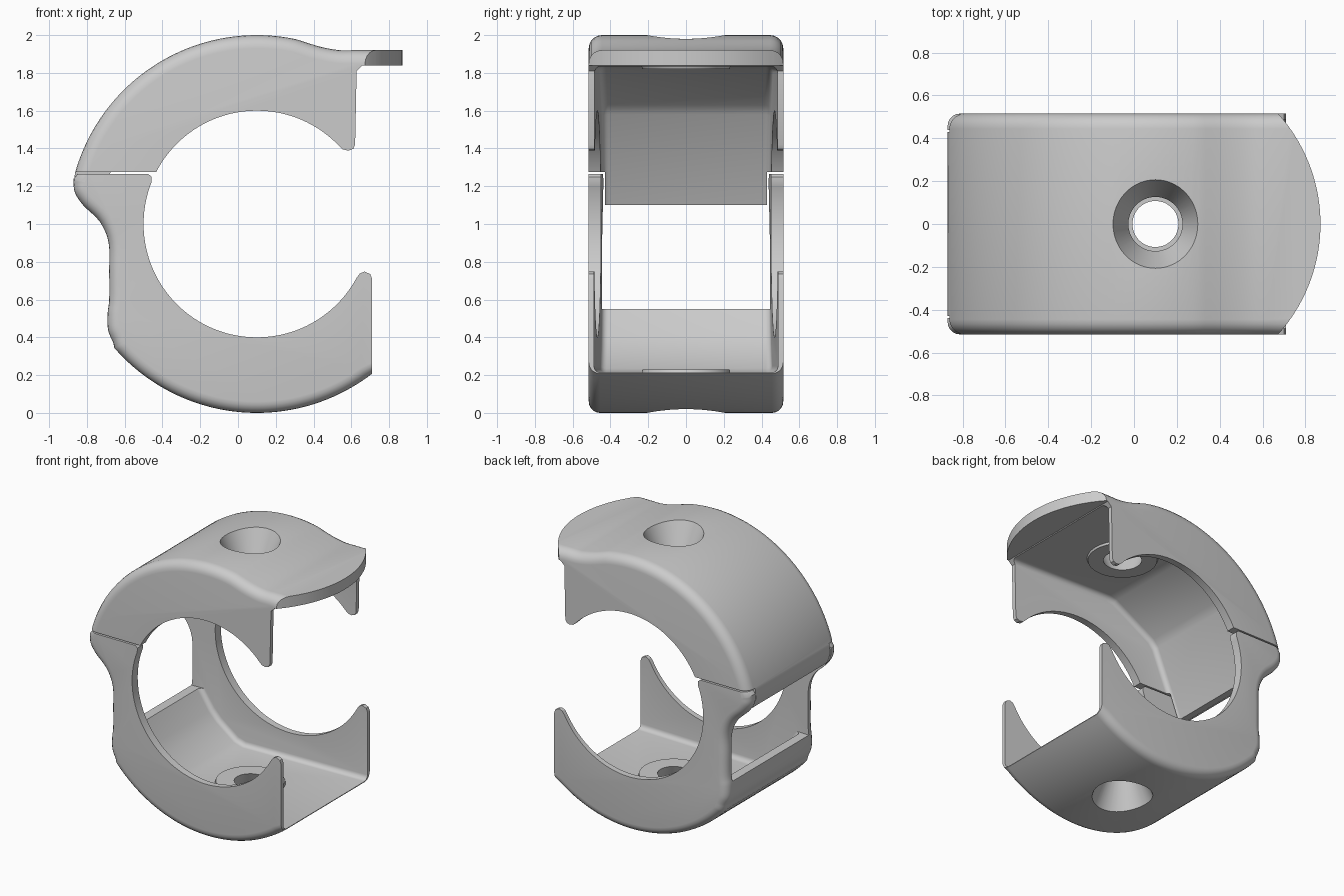
import bpy, bmesh, math
from mathutils import Vector, Matrix

if "Cube" in bpy.data.objects:
    bpy.data.objects.remove(bpy.data.objects["Cube"])

H = 0.515                      # half width of the clamp
C = Vector((0.1, 1.0))         # centre of the pipe bore


def arc(r, a0, a1, n):
    return [C + r * Vector((math.cos(a), math.sin(a)))
            for a in (math.radians(a0 + (a1 - a0) * i / n) for i in range(n + 1))]


def curve(pts, n=5):
    """Smooth curve through a few points."""
    p = [Vector(q) for q in pts]
    p = [2 * p[0] - p[1]] + p + [2 * p[-1] - p[-2]]
    out = []
    for a, b, c, d in zip(p, p[1:], p[2:], p[3:]):
        for i in range(n):
            t = i / n
            out.append(0.5 * (2 * b + (c - a) * t + (2 * a - 5 * b + 4 * c - d) * t * t
                              + (3 * b - a - 3 * c + d) * t ** 3))
    return out + [p[-2]]


def to_object(name, bm):
    bmesh.ops.recalc_face_normals(bm, faces=bm.faces)
    me = bpy.data.meshes.new(name)
    bm.to_mesh(me)
    bm.free()
    ob = bpy.data.objects.new(name, me)
    bpy.context.collection.objects.link(ob)
    return ob


def prism(name, run, rest, width, r, steps=5):
    """Extrude a closed xz profile along y; the edges of `run` get rounded rims."""
    pts = [Vector(p) for p in list(run) + list(rest)]
    n, k = len(pts), len(run)
    area = sum(pts[i].x * pts[(i + 1) % n].y - pts[(i + 1) % n].x * pts[i].y for i in range(n))
    s = 1 if area > 0 else -1

    def inward(i):
        d = (pts[(i + 1) % n] - pts[i % n]).normalized()
        return Vector((-d.y, d.x)) * s

    move = []
    for i in range(n):
        if i >= k:
            move.append(Vector((0, 0)))
        elif 0 < i < k - 1:
            move.append((inward(i - 1) + inward(i)).normalized())
        else:                  # ends of the run slide along the neighbouring edge
            nb, nrm = (pts[-1], inward(0)) if i == 0 else (pts[k % n], inward(k - 2))
            d = (nb - pts[i]).normalized()
            move.append(d if d.dot(nrm) > 0 else -d)
    bm = bmesh.new()
    angles = [math.pi / 2 * j / steps for j in range(steps + 1)]
    rings = []
    for side, t in [(-1, t) for t in reversed(angles)] + [(1, t) for t in angles]:
        ring = []
        for p, m in zip(pts, move):
            q = p + m * r * (1 - math.cos(t))
            ring.append(bm.verts.new((q.x, side * (width(q.x) - r + r * math.sin(t)), q.y)))
        rings.append(ring)
    for a, b in zip(rings, rings[1:]):
        for i in range(n):
            j = (i + 1) % n
            bm.faces.new((a[i], a[j], b[j], b[i]))
    bm.faces.new(rings[0])
    bm.faces.new(rings[-1])
    return to_object(name, bm)


def cone(name, z0, r0, z1, r1):
    bm = bmesh.new()
    bmesh.ops.create_cone(bm, cap_ends=True, segments=64, radius1=r0, radius2=r1, depth=z1 - z0,
                          matrix=Matrix.Translation((0.1, 0, (z0 + z1) / 2)))
    return to_object(name, bm)


def box(name, lo, hi):
    bm = bmesh.new()
    lo, hi = Vector(lo), Vector(hi)
    bmesh.ops.create_cube(bm, size=1, matrix=Matrix.Translation((lo + hi) / 2)
                          @ Matrix.Diagonal((*(hi - lo), 1)))
    return to_object(name, bm)


def combine(ob, tool, op):
    tool.hide_render = True
    m = ob.modifiers.new(op, 'BOOLEAN')
    m.operation, m.solver, m.object = op, 'EXACT', tool
    bpy.context.view_layer.objects.active = ob
    bpy.ops.object.modifier_apply(modifier=m.name)
    bpy.data.objects.remove(tool)


def full(x):
    return H


def inner(x):                  # side walls get thinner towards the opening
    return 0.465 + 0.031 * x


# Upper jaw: arched shell with hinge lip and tab
run = ([(-0.80, 1.10), (-0.845, 1.13), (-0.87, 1.20)] + arc(1.0, 164.5, 80, 40)
       + curve([(0.308, 1.978), (0.43, 1.94), (0.53, 1.921), (0.62, 1.92)]) + [(0.9, 1.92)])
rest = ([(0.9, 1.84), (0.66, 1.84), (0.628, 1.81), (0.62, 1.42), (0.61, 1.398), (0.585, 1.388),
         (0.555, 1.395)] + arc(0.6, 43.5, 153.2, 48) + [(-0.6, 1.27), (-0.68, 1.10)])
upper = prism("upper_jaw", run, rest, full, 0.07)
combine(upper, prism("upper_cavity",
                     [(1, 1.835), (-0.15, 1.835), (-0.21, 1.82), (-0.52, 1.63), (-0.56, 1.58), (-0.76, 1.08)],
                     [(-0.3, 1.0), (1, 1.0)], inner, 0.035), 'DIFFERENCE')
for s in (-1, 1):              # hinge notches beside the lip
    a, b = sorted((s * 0.43, s * 0.7))
    combine(upper, box("notch", (-1.2, a, 0.9), (-0.3, b, 1.275)), 'DIFFERENCE')

# Rounded end of the tab, seen from above
bm = bmesh.new()
outline = [(-2, 1), (-2, -1)] + [(0.1 + 0.77 * math.cos(a), 0.77 * math.sin(a))
                                 for a in (math.radians(-50 + 100 * i / 40) for i in range(41))]
f = bm.faces.new([bm.verts.new((x, y, 0.5)) for x, y in outline])
ext = bmesh.ops.extrude_face_region(bm, geom=[f])
bmesh.ops.translate(bm, vec=(0, 0, 2),
                    verts=[v for v in ext['geom'] if isinstance(v, bmesh.types.BMVert)])
combine(upper, to_object("tab_outline", bm), 'INTERSECT')

# Lower jaw: base shell with hinge plates and prongs
run = ([(-0.85, 1.265)]
       + curve([(-0.87, 1.24), (-0.865, 1.17), (-0.82, 1.10), (-0.73, 1.01), (-0.685, 0.90),
                (-0.682, 0.75), (-0.682, 0.60), (-0.69, 0.53), (-0.688, 0.44), (-0.66, 0.37)], 4)
       + arc(1.0, 221, 307.6, 44))
rest = ([(0.71, 0.71), (0.70, 0.735), (0.67, 0.748), (0.645, 0.738)]
        + arc(0.6, -28.5, -201.5, 72) + [(-0.457, 1.25), (-0.475, 1.265)])
lower = prism("lower_jaw", run, rest, full, 0.06)
combine(lower, prism("lower_cavity",
                     [(1, 0.213), (-0.26, 0.213), (-0.33, 0.235), (-0.47, 0.345), (-0.53, 0.41), (-0.62, 0.551)],
                     [(-1, 0.551), (-1, 1.6), (1, 1.6)], inner, 0.035), 'DIFFERENCE')

# Bosses and countersunk screw holes
combine(upper, cone("upper_boss", 1.82, 0.23, 1.87, 0.25), 'UNION')
combine(lower, cone("lower_boss", 0.16, 0.25, 0.23, 0.23), 'UNION')
combine(upper, cone("upper_hole", 1.75, 0.095, 2.03, 0.22), 'DIFFERENCE')
combine(lower, cone("lower_hole", -0.03, 0.22, 0.27, 0.09), 'DIFFERENCE')

for ob in (upper, lower):
    bpy.ops.object.select_all(action='DESELECT')
    ob.select_set(True)
    bpy.context.view_layer.objects.active = ob
    bpy.ops.object.shade_smooth_by_angle(angle=math.radians(32))
